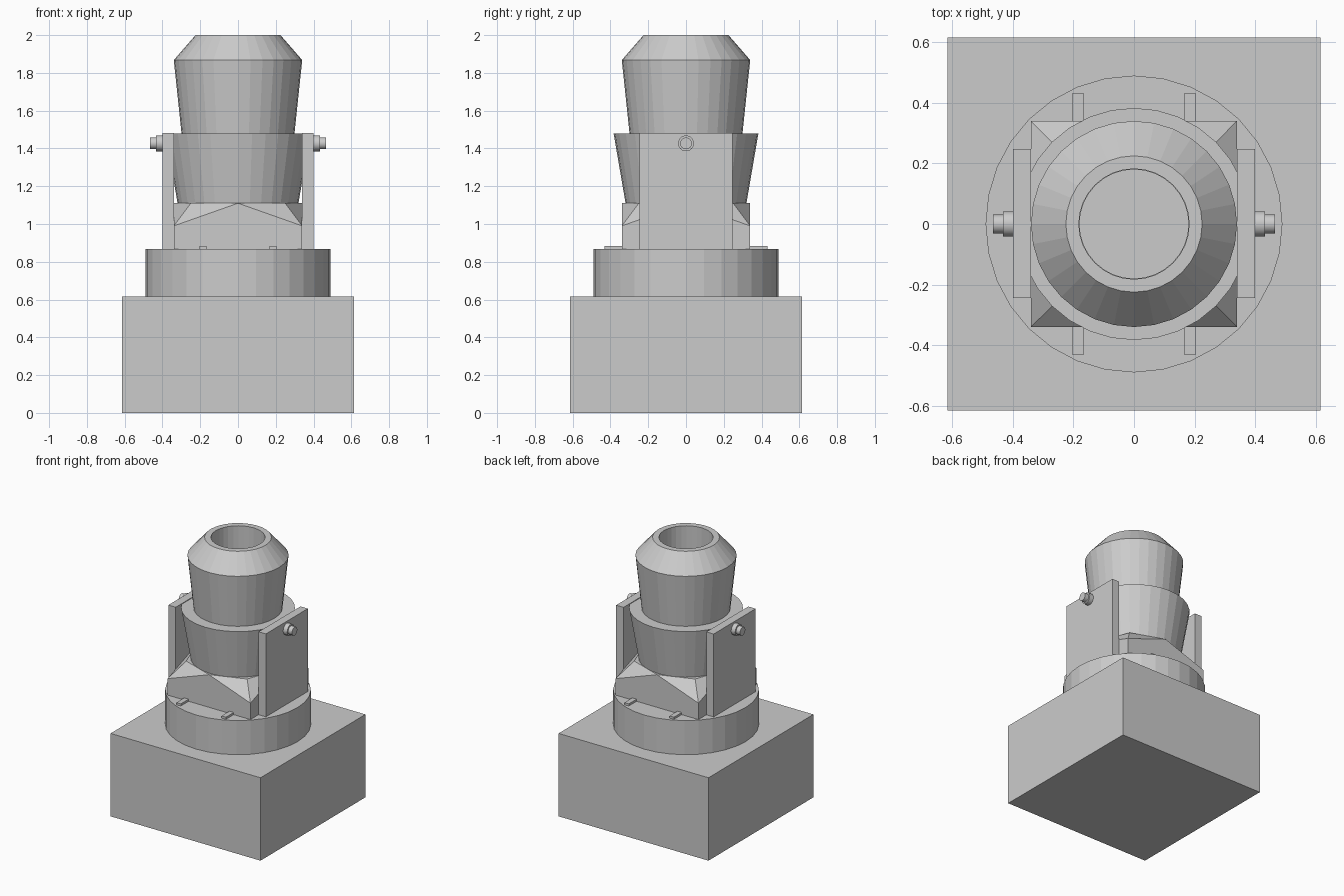
import bpy, bmesh, math

if "Cube" in bpy.data.objects:
    bpy.data.objects.remove(bpy.data.objects["Cube"])


def make_object(name, bm):
    bmesh.ops.recalc_face_normals(bm, faces=bm.faces)
    mesh = bpy.data.meshes.new(name)
    bm.to_mesh(mesh)
    bm.free()
    obj = bpy.data.objects.new(name, mesh)
    bpy.context.collection.objects.link(obj)
    return obj


def box(name, lo, hi):
    bm = bmesh.new()
    bmesh.ops.create_cube(bm, size=1)
    for v in bm.verts:
        v.co = [(a + b) / 2 + c * (b - a) for a, b, c in zip(lo, hi, v.co)]
    return make_object(name, bm)


def lathe(name, profile, axis="z", centre=0.0, sides=32):
    """Spin (radius, height) points; the ends are capped."""
    bm = bmesh.new()
    rings = []
    for r, h in profile:
        ring = []
        for i in range(sides):
            a = math.tau * i / sides
            u, w = r * math.cos(a), r * math.sin(a)
            ring.append(bm.verts.new((u, w, h) if axis == "z" else (h, u, centre + w)))
        rings.append(ring)
    for a, b in zip(rings, rings[1:]):
        for i in range(sides):
            j = (i + 1) % sides
            bm.faces.new((a[i], a[j], b[j], b[i]))
    bm.faces.new(rings[0])
    bm.faces.new(rings[-1])
    return make_object(name, bm)


# Square plinth and round turntable
box("plinth", (-0.615, -0.615, 0), (0.615, 0.615, 0.615))
lathe("turntable", [(0.49, 0.615), (0.49, 0.868)])

# Square block whose corners slope up into a rounded top
bm = bmesh.new()
h, d = 0.34, 0.25
square = [(h, 0), (h, h), (0, h), (-h, h), (-h, 0), (-h, -h), (0, -h), (h, -h)]
low = [bm.verts.new((x, y, 0.868)) for x, y in square]
mid = [bm.verts.new((x, y, 0.99)) for x, y in square]
top = [bm.verts.new((x * d / h, y * d / h, 1.11) if x and y else (x, y, 1.11))
       for x, y in square]
for i in range(8):
    j = (i + 1) % 8
    bm.faces.new((low[i], low[j], mid[j], mid[i]))
    # split each sloping quad from the square corner to the side middle
    if i % 2:
        bm.faces.new((mid[i], mid[j], top[j]))
        bm.faces.new((mid[i], top[j], top[i]))
    else:
        bm.faces.new((mid[i], mid[j], top[i]))
        bm.faces.new((mid[j], top[j], top[i]))
bm.faces.new(low)
bm.faces.new(top)
make_object("mount_block", bm)

# Flared collar and hollow barrel
lathe("collar", [(0.32, 1.11), (0.383, 1.478), (0.18, 1.478), (0.18, 1.3)])
lathe("barrel", [(0.298, 1.47), (0.34, 1.868), (0.225, 2.0), (0.182, 2.0),
                 (0.182, 1.3)])

# Side plates and stepped pin ends
for side, s in (("left", -1), ("right", 1)):
    xs = sorted((0.34 * s, 0.40 * s))
    box(side + "_plate", (xs[0], -0.245, 0.868), (xs[1], 0.247, 1.483))
    lathe(side + "_pin_end", [(0.042, 0.39 * s), (0.042, 0.433 * s),
                              (0.031, 0.433 * s), (0.031, 0.465 * s)],
          axis="x", centre=1.427, sides=24)
    # Small tabs on the turntable
    for end, e in (("front", -1), ("back", 1)):
        ys = sorted((0.32 * e, 0.432 * e))
        box(f"{side}_{end}_tab", (0.185 * s - 0.018, ys[0], 0.86),
            (0.185 * s + 0.018, ys[1], 0.884))

# Cross pin through the bore
lathe("cross_pin", [(0.042, -0.39), (0.042, 0.39)], axis="x", centre=1.427, sides=24)

# Smooth the gentle curves of the round parts, keep hard edges
for obj in bpy.data.objects:
    if obj.name.endswith(("pin", "pin_end")):
        bpy.ops.object.select_all(action="DESELECT")
        obj.select_set(True)
        bpy.context.view_layer.objects.active = obj
        bpy.ops.object.shade_smooth_by_angle(angle=math.radians(30))
